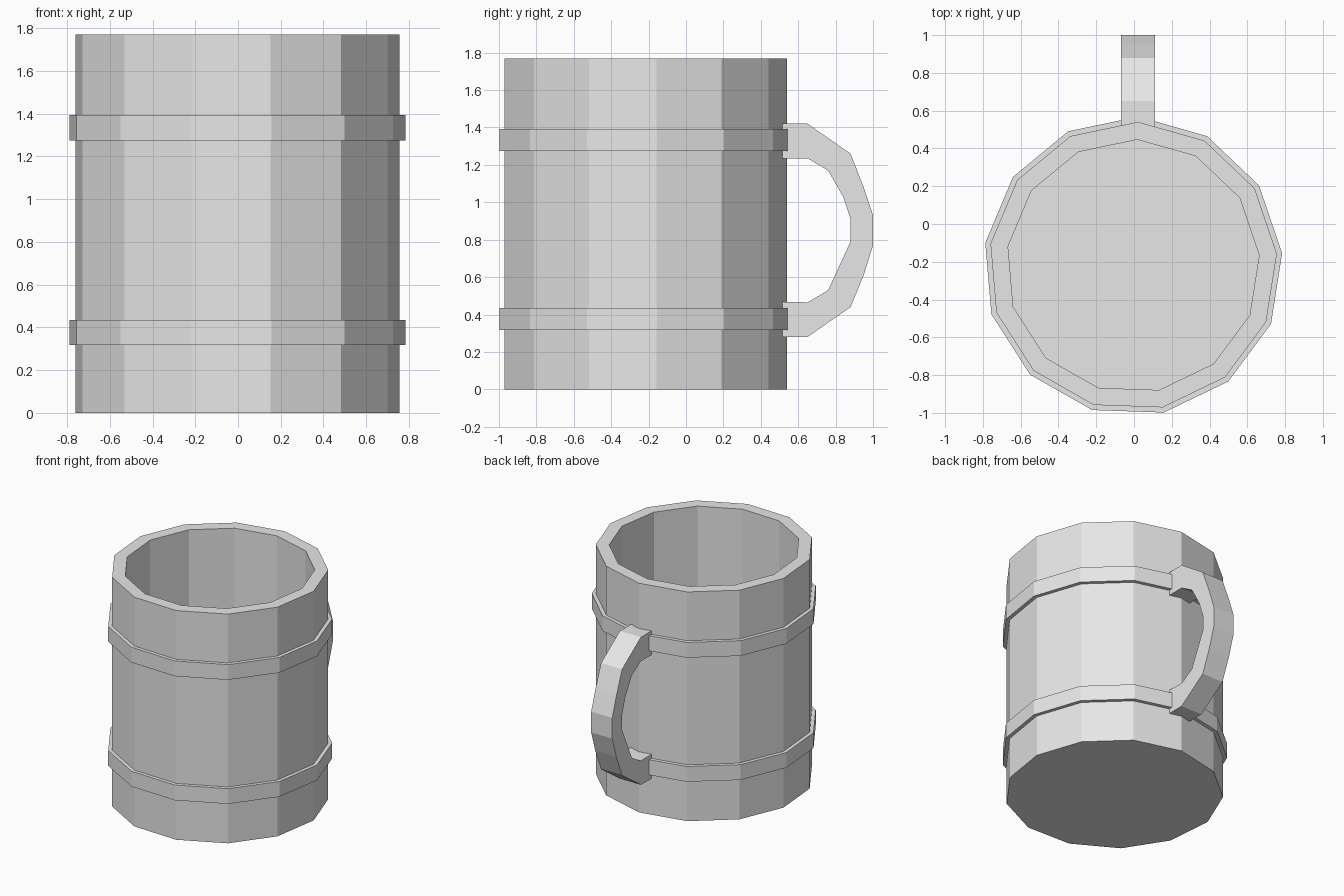
import bpy, bmesh, math

SIDES = 13
START = math.radians(88)
CENTRE = (-0.005, -0.223)

default_cube = bpy.data.objects.get("Cube")
if default_cube:
    bpy.data.objects.remove(default_cube)

# One plain grey for the whole mug
grey = bpy.data.materials.new("plain_grey")
grey.use_nodes = True
colour = (0.8, 0.8, 0.8, 1)
grey.diffuse_color = colour
grey.node_tree.nodes["Principled BSDF"].inputs["Base Color"].default_value = colour


def finish(bm, name):
    bmesh.ops.recalc_face_normals(bm, faces=bm.faces)
    mesh = bpy.data.meshes.new(name)
    bm.to_mesh(mesh)
    bm.free()
    mesh.materials.append(grey)
    obj = bpy.data.objects.new(name, mesh)
    bpy.context.collection.objects.link(obj)
    return obj


def lathe(name, profile, closed):
    """Sweep (radius, z) points round the mug axis; cap both ends if open."""
    bm = bmesh.new()
    rings = []
    for r, z in profile:
        angles = [START + i * math.tau / SIDES for i in range(SIDES)]
        rings.append([bm.verts.new((CENTRE[0] + r * math.cos(a),
                                    CENTRE[1] + r * math.sin(a), z)) for a in angles])
    pairs = list(zip(rings, rings[1:]))
    if closed:
        pairs.append((rings[-1], rings[0]))
    else:
        bm.faces.new(rings[0])
        bm.faces.new(rings[-1])
    for a, b in pairs:
        for i in range(SIDES):
            j = (i + 1) % SIDES
            bm.faces.new((a[i], a[j], b[j], b[i]))
    return finish(bm, name)


# Hollow body: outer wall, rim, inner wall and floor
lathe("mug_body", [(0.764, 0), (0.764, 1.77), (0.67, 1.77), (0.67, 0.1)], False)

# Two raised hoops
for name, low in (("lower_hoop", 0.317), ("upper_hoop", 1.275)):
    high = low + 0.118
    lathe(name, [(0.74, low), (0.792, low), (0.792, high), (0.74, high)], True)

# Handle: outer and inner outlines as (y, z), from top to bottom
outer = [(0.46, 1.42), (0.65, 1.42), (0.88, 1.26), (0.95, 1.08), (1.0, 0.93),
         (1.0, 0.77), (0.95, 0.61), (0.88, 0.44), (0.65, 0.28), (0.46, 0.28)]
inner = [(0.46, 1.235), (0.65, 1.235), (0.76, 1.17), (0.84, 1.03), (0.88, 0.91),
         (0.88, 0.79), (0.82, 0.66), (0.76, 0.53), (0.65, 0.465), (0.46, 0.47)]
bm = bmesh.new()
sections = []
for (oy, oz), (iy, iz) in zip(outer, inner):
    corners = [(-0.07, oy, oz), (0.11, oy, oz), (0.11, iy, iz), (-0.07, iy, iz)]
    sections.append([bm.verts.new(c) for c in corners])
for a, b in zip(sections, sections[1:]):
    for i in range(4):
        j = (i + 1) % 4
        bm.faces.new((a[i], a[j], b[j], b[i]))
bm.faces.new(sections[0])
bm.faces.new(sections[-1])
finish(bm, "handle")
